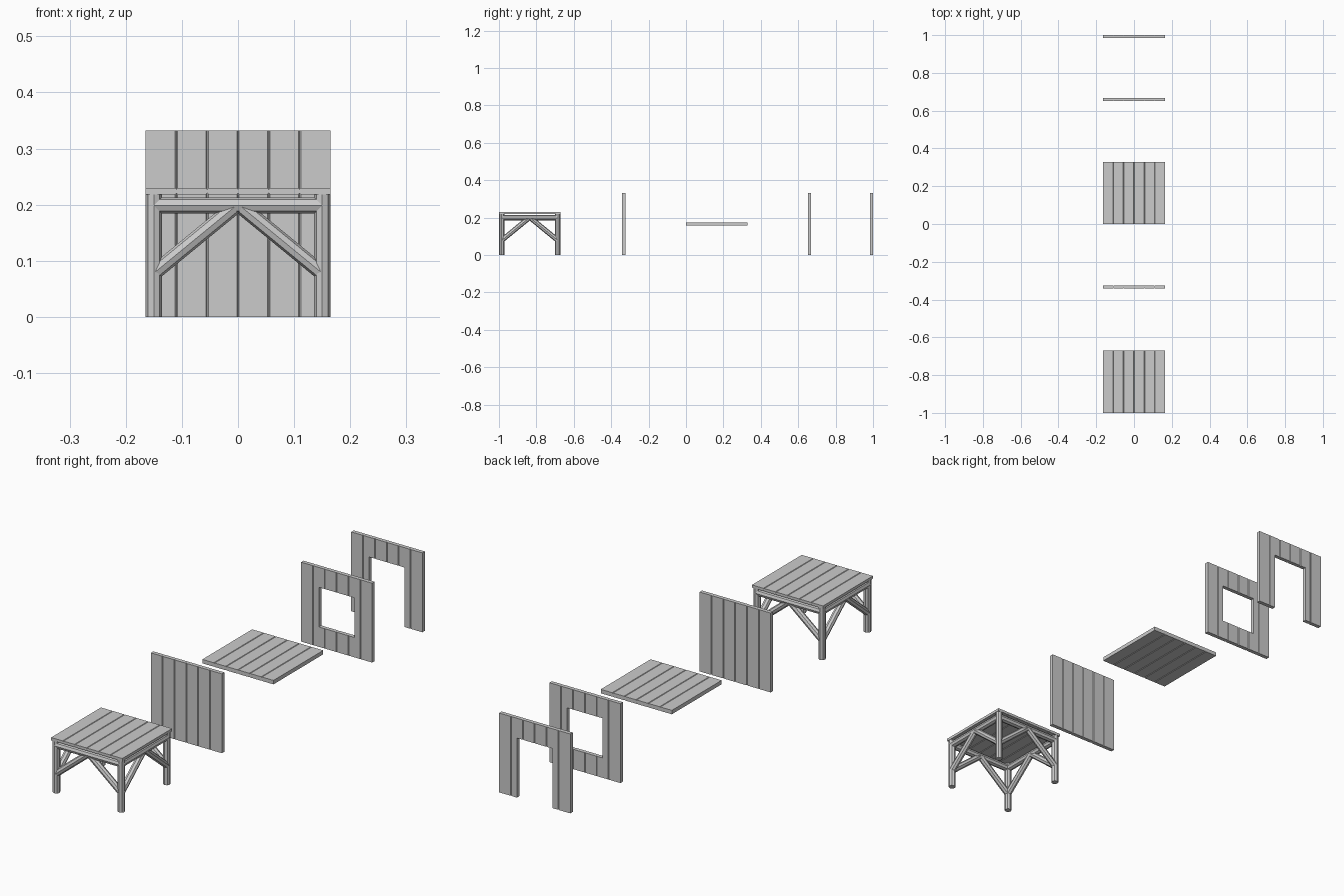
import bpy, bmesh, math
from mathutils import Vector

if "Cube" in bpy.data.objects:
    bpy.data.objects.remove(bpy.data.objects["Cube"])

W = 0.329            # module width
H = 0.332            # wall height
T = 0.0165           # panel thickness
HALF = W / 2


def make_object(name, bm):
    bmesh.ops.recalc_face_normals(bm, faces=bm.faces)
    mesh = bpy.data.meshes.new(name)
    bm.to_mesh(mesh)
    bm.free()
    ob = bpy.data.objects.new(name, mesh)
    bpy.context.collection.objects.link(ob)
    return ob


def plank_panel(name, origin, across, length, thick, length_dir, thick_dir):
    """Six planks: a V-grooved profile extruded along the plank direction."""
    g, d = 0.0022, 0.0025
    side = [(-HALF, thick / 2)]
    for i in range(1, 6):
        u = -HALF + i * W / 6
        side += [(u - g, thick / 2), (u, thick / 2 - d), (u + g, thick / 2)]
    side.append((HALF, thick / 2))
    profile = side + [(u, -w) for u, w in reversed(side)]
    bm = bmesh.new()
    verts = [bm.verts.new(Vector(origin) + Vector(across) * u + Vector(thick_dir) * w)
             for u, w in profile]
    face = bm.faces.new(verts)
    res = bmesh.ops.extrude_face_region(bm, geom=[face])
    moved = [v for v in res["geom"] if isinstance(v, bmesh.types.BMVert)]
    bmesh.ops.translate(bm, verts=moved, vec=Vector(length_dir) * length)
    return make_object(name, bm)


def wall(name, y, opening=None):
    ob = plank_panel(name, (0, y, 0), (1, 0, 0), H, T, (0, 0, 1), (0, 1, 0))
    if opening:
        z0, z1 = opening
        bpy.ops.mesh.primitive_cube_add(size=1, location=(0, y, (z0 + z1) / 2))
        cutter = bpy.context.object
        cutter.scale = (W / 2, 0.1, z1 - z0)
        cutter.hide_render = True
        mod = ob.modifiers.new("opening", 'BOOLEAN')
        mod.operation = 'DIFFERENCE'
        mod.solver = 'EXACT'
        mod.object = cutter
        bpy.context.view_layer.objects.active = ob
        bpy.ops.object.modifier_apply(modifier=mod.name)
        bpy.data.objects.remove(cutter)
    return ob


def deck(name, y, z0, z1):
    return plank_panel(name, (0, y - HALF, (z0 + z1) / 2), (1, 0, 0), W, z1 - z0,
                       (0, 1, 0), (0, 0, 1))


def pole(name, a, b, side, r=0.0145):
    """Eight-sided timber from a to b, with one corner pointing along 'side'."""
    a, b, side = Vector(a), Vector(b), Vector(side)
    other = (b - a).normalized().cross(side)
    bm = bmesh.new()
    rings = []
    for p in (a, b):
        rings.append([bm.verts.new(p + r * (math.cos(k * math.pi / 4) * side
                                            + math.sin(k * math.pi / 4) * other))
                      for k in range(8)])
    for k in range(8):
        n = (k + 1) % 8
        bm.faces.new((rings[0][k], rings[0][n], rings[1][n], rings[1][k]))
    bm.faces.new(rings[0])
    bm.faces.new(rings[1])
    return make_object(name, bm)


# Raised platform: plank deck, legs, beams and braces
CY = -1 + HALF
C = 0.15
Z_BEAM, Z_BRACE = 0.1985, 0.078
deck("platform_deck", CY, 0.218, 0.2295)
for sx in (-1, 1):
    for sy in (-1, 1):
        pole("platform_leg", (sx * C, CY + sy * C, 0), (sx * C, CY + sy * C, 0.219), (1, 0, 0))
for s in (-1, 1):
    pole("beam_along_x", (-C, CY + s * C, Z_BEAM), (C, CY + s * C, Z_BEAM), (0, 1, 0))
    pole("beam_along_y", (s * C, CY - C, Z_BEAM), (s * C, CY + C, Z_BEAM), (1, 0, 0))
    for t in (-1, 1):
        pole("brace_along_x", (t * C, CY + s * C, Z_BRACE),
             (t * 0.003, CY + s * C, Z_BEAM), (0, 1, 0), 0.0135)
        pole("brace_along_y", (s * C, CY + t * C, Z_BRACE),
             (s * C, CY + t * 0.003, Z_BEAM), (1, 0, 0), 0.0135)

# Loose panels: solid wall, floor, window wall, door wall
wall("solid_wall", -0.333)
deck("floor_panel", 0.164, 0.158, 0.158 + T)
wall("window_wall", 0.66, (0.083, 0.249))
wall("door_wall", 1 - T / 2, (-0.05, 0.249))
